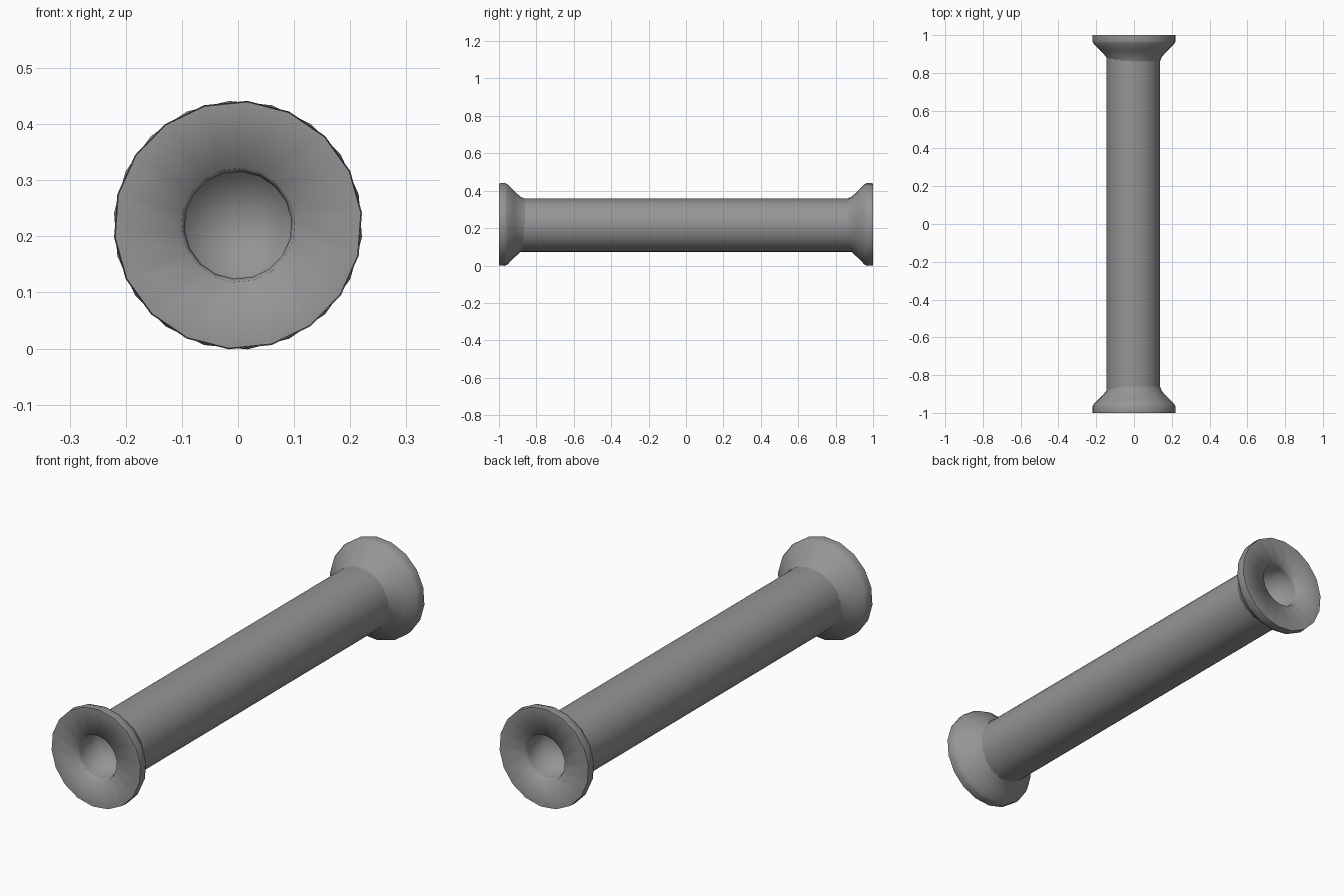
import bpy, bmesh, math
from mathutils import Matrix, Vector

cube = bpy.data.objects.get("Cube")
if cube:
    bpy.data.objects.remove(cube, do_unlink=True)

AXIS_Z = 0.22

metal = bpy.data.materials.new("grey")
metal.use_nodes = True
grey = (0.3, 0.3, 0.3, 1)
metal.diffuse_color = grey
metal.node_tree.nodes["Principled BSDF"].inputs["Base Color"].default_value = grey


def lathe(name, rings, centre, turn=0.0):
    """Loft rings of (radius, y, sides) around the y axis; radius 0 closes to a point."""
    bm = bmesh.new()
    previous = None
    for radius, y, sides in rings:
        if radius == 0:
            ring = [bm.verts.new((0, y, 0))]
        else:
            ring = [bm.verts.new((radius * math.cos(a), y, radius * math.sin(a)))
                    for a in (turn + 2 * math.pi * i / sides for i in range(sides))]
        if previous:
            n = max(len(ring), len(previous))
            for i in range(n):
                j = (i + 1) % n
                if len(ring) == 1:
                    bm.faces.new((previous[i], previous[j], ring[0]))
                else:
                    bm.faces.new((previous[i], previous[j], ring[j], ring[i]))
        previous = ring
    bmesh.ops.recalc_face_normals(bm, faces=bm.faces)
    for face in bm.faces:
        face.smooth = True
    bmesh.ops.translate(bm, verts=bm.verts, vec=centre)
    mesh = bpy.data.meshes.new(name)
    bm.to_mesh(mesh)
    bm.free()
    mesh.materials.append(metal)
    obj = bpy.data.objects.new(name, mesh)
    bpy.context.collection.objects.link(obj)
    return obj


# Straight shaft between the two flared ends
lathe("shaft", [(0.142, -0.89, 32), (0.142, 0.89, 32)], Vector((-0.004, 0, 0.215)))

# Flared end: neck, rim, flat face and blind socket
SIDES = 18
profile = [(0.138, 0.86), (0.148, 0.885), (0.18, 0.92), (0.216, 0.955),
           (0.222, 0.97), (0.22, 1.0), (0.102, 0.998), (0.096, 0.97),
           (0.094, 0.85), (0, 0.85)]

for name, side, turn in (("front_flange", -1, 0.1), ("back_flange", 1, 0.25)):
    rings = [(r, side * y, SIDES) for r, y in profile]
    flange = lathe(name, rings, Vector((0, 0, AXIS_Z)), turn)
    # Crisp outer edge of the end face; the socket edge stays soft
    mesh = flange.data
    for edge in mesh.edges:
        ends = [mesh.vertices[i].co for i in edge.vertices]
        if all(abs(p.y) > 0.999 for p in ends):
            edge.use_edge_sharp = True
